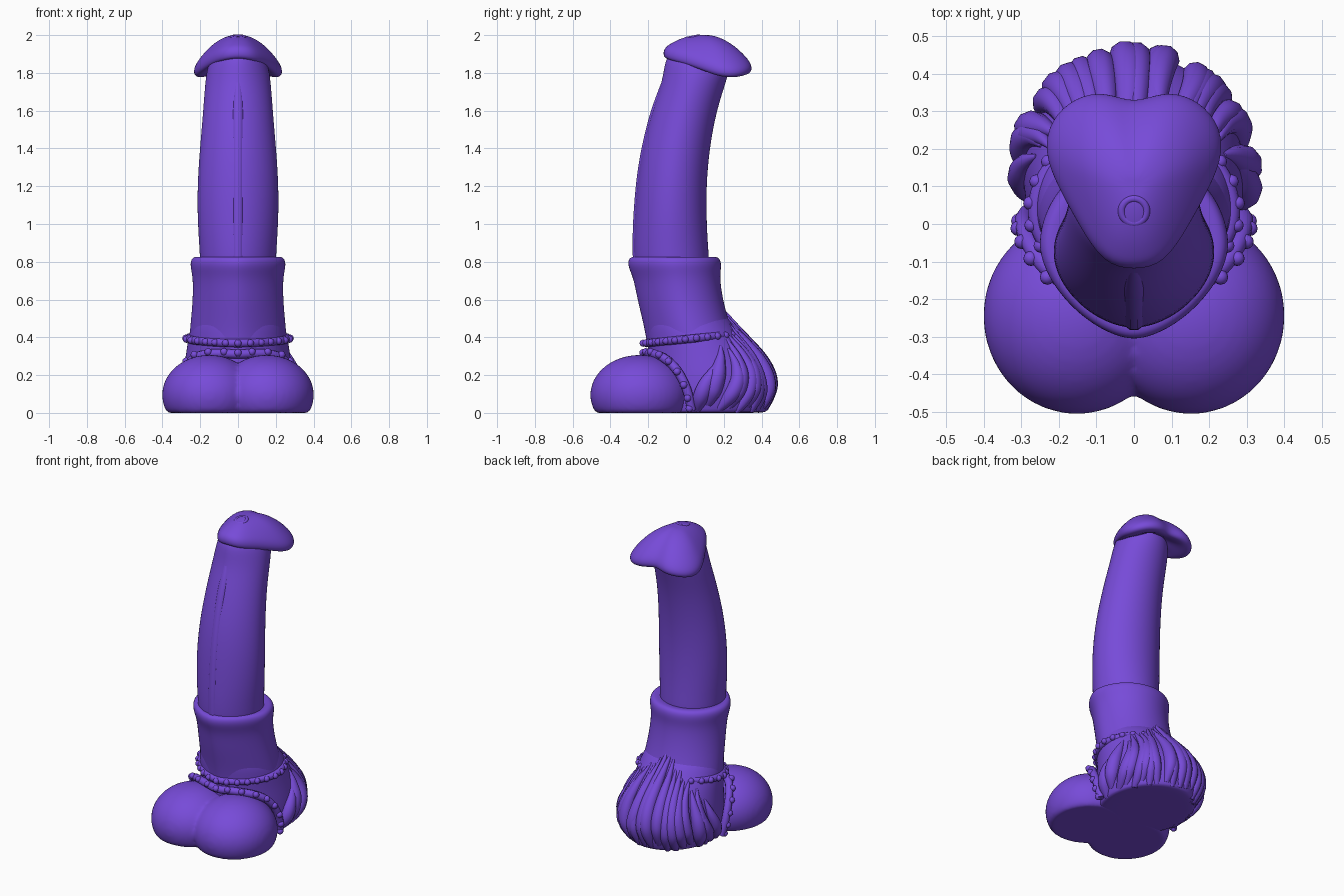
import bpy, bmesh, math, random
from mathutils import Vector

random.seed(4)
if "Cube" in bpy.data.objects:
    bpy.data.objects.remove(bpy.data.objects["Cube"])

violet = bpy.data.materials.new("violet")
violet.use_nodes = True
violet.diffuse_color = (0.185, 0.07, 0.69, 1)
violet.node_tree.nodes["Principled BSDF"].inputs["Base Color"].default_value = (0.185, 0.07, 0.69, 1)


def add_object(name, bm, subdivide=0):
    bmesh.ops.recalc_face_normals(bm, faces=bm.faces)
    for f in bm.faces:
        f.smooth = True
    mesh = bpy.data.meshes.new(name)
    bm.to_mesh(mesh)
    bm.free()
    mesh.materials.append(violet)
    ob = bpy.data.objects.new(name, mesh)
    bpy.context.collection.objects.link(ob)
    if subdivide:
        mod = ob.modifiers.new("smooth", "SUBSURF")
        mod.levels = mod.render_levels = subdivide
    return ob


def bridge_rings(name, rings, subdivide=2):
    """Skin a list of equal point rings and cap both ends."""
    bm = bmesh.new()
    loops = [[bm.verts.new(p) for p in ring] for ring in rings]
    n = len(loops[0])
    for low, high in zip(loops, loops[1:]):
        for i in range(n):
            j = (i + 1) % n
            bm.faces.new((low[i], low[j], high[j], high[i]))
    for loop in (loops[0], loops[-1]):
        centre = bm.verts.new(sum((v.co for v in loop), Vector()) / n)
        for i in range(n):
            bm.faces.new((loop[i], loop[(i + 1) % n], centre))
    return add_object(name, bm, subdivide)


def section_point(row, a, power, out=0.0):
    """Oval section, angle 0 at the back; power below 2 makes the front pointed."""
    z, front, back, rx = row
    s, c = math.sin(a), math.cos(a)
    k = 1.0
    if c < 0:
        k = (abs(s) ** power + abs(c) ** power) ** (-1 / power)
    ry = (back - front) / 2 + out
    return Vector((k * s * (rx + out), (front + back) / 2 + k * c * ry, z))


def row_at(rows, z):
    for a, b in zip(rows, rows[1:]):
        if a[0] <= z <= b[0]:
            t = (z - a[0]) / (b[0] - a[0])
            return [p + (q - p) * t for p, q in zip(a, b)]
    return rows[0] if z < rows[0][0] else rows[-1]


def loft(name, rows, power, sides=32):
    return bridge_rings(name, [[section_point(r, math.tau * i / sides, power)
                                for i in range(sides)] for r in rows])


def tube(name, points, radii, closed=False):
    curve = bpy.data.curves.new(name, "CURVE")
    curve.dimensions = "3D"
    curve.bevel_depth = 1.0
    curve.bevel_resolution = 3
    curve.use_fill_caps = True
    spline = curve.splines.new("NURBS")
    spline.points.add(len(points) - 1)
    for sp, p, r in zip(spline.points, points, radii):
        sp.co = (*p, 1)
        sp.radius = r
    spline.order_u = 3
    spline.resolution_u = 5
    spline.use_endpoint_u = not closed
    spline.use_cyclic_u = closed
    curve.materials.append(violet)
    ob = bpy.data.objects.new(name, curve)
    bpy.context.collection.objects.link(ob)
    bpy.ops.object.select_all(action="DESELECT")
    ob.select_set(True)
    bpy.context.view_layer.objects.active = ob
    bpy.ops.object.convert(target="MESH")
    ob = bpy.context.object
    ob.name = name
    for v in ob.data.vertices:
        v.co.z = max(v.co.z, 0)
    for f in ob.data.polygons:
        f.use_smooth = True
    return ob


def beads(name, points, radius):
    bm = bmesh.new()
    for p in points:
        made = bmesh.ops.create_uvsphere(bm, u_segments=12, v_segments=8, radius=radius)
        bmesh.ops.translate(bm, verts=made["verts"], vec=p)
    return add_object(name, bm)


# Curved column: height, front y, back y, half width
column = [(0.7, -0.27, 0.13, 0.2), (0.85, -0.28, 0.12, 0.203), (1.0, -0.276, 0.11, 0.215),
          (1.2, -0.263, 0.108, 0.217), (1.4, -0.235, 0.125, 0.203), (1.6, -0.18, 0.162, 0.185),
          (1.75, -0.127, 0.212, 0.175), (1.85, -0.115, 0.24, 0.16), (1.91, -0.09, 0.2, 0.12)]
loft("column", column, 1.8)
ridge = [section_point(row_at(column, z), math.pi, 1.8) + Vector((0, 0.026, 0))
         for z in (0.75, 0.9, 1.1, 1.3, 1.5, 1.65, 1.78)]
tube("front_ridge", ridge, [0.034] * 6 + [0.02])

# Heart-shaped cap with a flared rim: half outline of x, y, rim height
half = [(0, -0.12, 1.9), (0.08, -0.105, 1.89), (0.145, 0, 1.865), (0.2, 0.1, 1.83),
        (0.237, 0.19, 1.8), (0.22, 0.275, 1.795), (0.155, 0.335, 1.81),
        (0.075, 0.35, 1.82), (0, 0.315, 1.83)]
outline = half + [(-x, y, z) for x, y, z in half[-2:0:-1]]
mid = 0.09
rings = []
for s, dz in ((0.3, 0.05), (0.5, 0.03), (0.84, -0.025), (1.0, -0.02), (1.03, 0.012)):
    rings.append([(x * s, mid + (y - mid) * s, z + dz) for x, y, z in outline])
for s in (0.97, 0.85, 0.65, 0.4, 0.18):
    rings.append([(x * s, mid + (y - mid) * s, 2.003 - (1.968 - z) * s ** 2.2)
                  for x, y, z in outline])
bridge_rings("cap", rings)
for name, r, thick in (("cap_ring", 0.034, 0.011), ("cap_ring_centre", 0.012, 0.008)):
    tube(name, [(r * math.cos(a), 0.035 + r * math.sin(a), 1.987 + 0.2 * r * math.sin(a))
                for a in (math.tau * i / 12 for i in range(12))], [thick] * 12, True)

# Sleeve with a rolled pointed rim
sleeve = [(0.28, -0.2, 0.3, 0.265), (0.38, -0.21, 0.27, 0.262), (0.48, -0.23, 0.228, 0.252),
          (0.6, -0.26, 0.196, 0.241), (0.71, -0.28, 0.18, 0.24), (0.765, -0.306, 0.187, 0.252),
          (0.805, -0.312, 0.187, 0.255), (0.835, -0.292, 0.165, 0.232), (0.81, -0.2, 0.08, 0.15)]
loft("sleeve", sleeve, 1.6)

# Flared base behind the two rounded lobes
base = [(0, -0.2, 0.42, 0.27), (0.008, -0.2, 0.43, 0.275), (0.1, -0.2, 0.462, 0.3),
        (0.2, -0.2, 0.44, 0.295), (0.32, -0.2, 0.37, 0.275), (0.42, -0.21, 0.285, 0.262),
        (0.56, -0.22, 0.19, 0.22)]
loft("base", base, 1.9)

# Draped locks around the back of the base
count = 21
for i in range(count):
    t = 2 * i / (count - 1) - 1
    top = 0.57 - 0.25 * abs(t) ** 0.8 + random.uniform(-0.03, 0.02)
    end = random.uniform(0.0, 0.05)
    drift = random.uniform(-0.14, 0.14)
    path = []
    for k in range(7):
        u = k / 6
        a = t * (1.25 + 0.5 * u) + drift * math.sin(u * 3)
        z = top + (end - top) * u
        path.append(section_point(row_at(base, z), a, 1.9, (-0.005, 0, 0, 0.004, 0, -0.005, -0.02)[k]))
    size = random.uniform(0.9, 1.15)
    tube("lock", path, [size * r for r in (0.006, 0.018, 0.03, 0.038, 0.042, 0.036, 0.02)])

# Two fused lobes with a flat underside
bm = bmesh.new()
for side in (-1, 1):
    made = bmesh.ops.create_uvsphere(bm, u_segments=48, v_segments=32, radius=1)
    for v in made["verts"]:
        x, y, z = v.co
        v.co = (side * 0.152 + x * 0.25, -0.245 + y * 0.262, max(0, 0.095 + z * 0.212))
lobes = add_object("front_lobes", bm)
fuse = lobes.modifiers.new("fuse", "REMESH")
fuse.mode = "VOXEL"
fuse.voxel_size = 0.014
fuse.use_smooth_shade = True
soften = lobes.modifiers.new("soften", "SMOOTH")
soften.factor = 0.5
soften.iterations = 8

# Beaded band round the sleeve
band = []
for i in range(26):
    a = math.tau * i / 26
    p = section_point(row_at(sleeve, 0.39), a, 1.6)
    p = section_point(row_at(sleeve, 0.37 + 0.1 * (p.y + 0.2)), a, 1.6, 0.004)
    band.append(p)
tube("upper_band", band, [0.022] * 26, True)
beads("upper_beads", [p + Vector((p.x, p.y - 0.03, 0)).normalized() * 0.014 for p in band], 0.019)

# Beaded cord crossing the front and falling down both sides
fall = [(0.07, -0.2, 0.315), (0.15, -0.175, 0.315), (0.22, -0.13, 0.3), (0.262, -0.08, 0.265),
        (0.285, -0.035, 0.21), (0.295, 0, 0.14), (0.293, 0.02, 0.07), (0.28, 0.03, 0.015)]
cord = [(-x, y, z) for x, y, z in reversed(fall)] + [(0, -0.215, 0.31)] + fall
tube("lower_cord", cord, [0.024] * len(cord))
beads("lower_beads", [Vector(p) + Vector((p[0] * 0.05, -0.012, 0.008)) for p in cord], 0.02)
